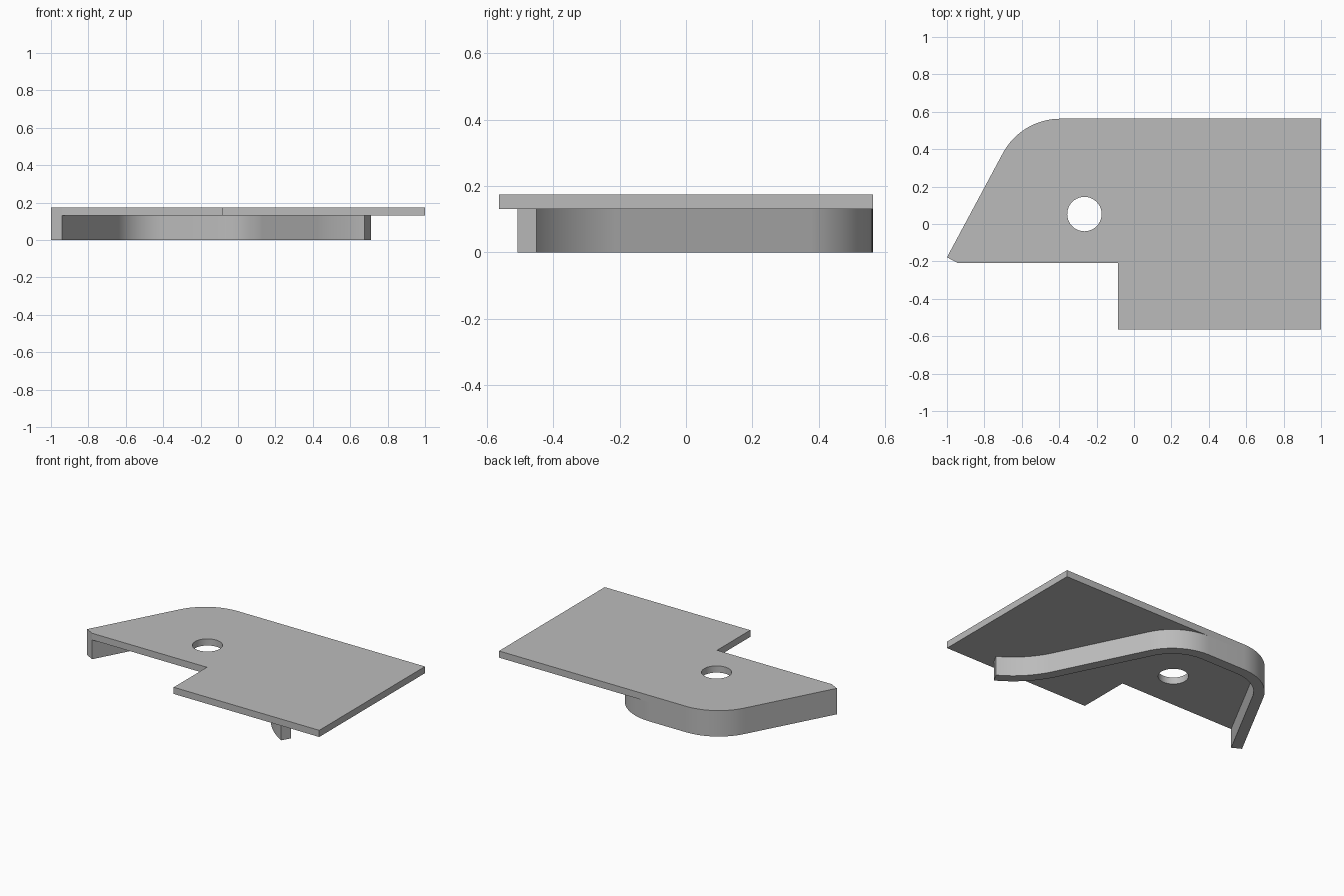
import bpy, bmesh
from math import sin, cos, radians, tau
from mathutils import Vector

if "Cube" in bpy.data.objects:
    bpy.data.objects.remove(bpy.data.objects["Cube"])

PLATE_BOTTOM, PLATE_TOP = 0.13, 0.175
BACK, FRONT = 0.563, -0.563
THICK = 0.067
SLOPE = radians(62)
R = 0.35

grey = bpy.data.materials.new("grey")
grey.use_nodes = True
grey.diffuse_color = (0.5, 0.5, 0.5, 1)
grey.node_tree.nodes["Principled BSDF"].inputs["Base Color"].default_value = (0.5, 0.5, 0.5, 1)


def arc(center, radius, start, end, steps):
    """Points on an arc, each with its direction from the centre."""
    out = []
    for i in range(steps + 1):
        a = start + (end - start) * i / steps
        d = Vector((cos(a), sin(a)))
        out.append((Vector(center) + d * radius, d))
    return out


def finish(bm, name, height):
    """Extrude the flat faces upward and make a smooth-shaded object."""
    ext = bmesh.ops.extrude_face_region(bm, geom=bm.faces[:])
    verts = [g for g in ext["geom"] if isinstance(g, bmesh.types.BMVert)]
    bmesh.ops.translate(bm, verts=verts, vec=(0, 0, height))
    bmesh.ops.recalc_face_normals(bm, faces=bm.faces[:])
    mesh = bpy.data.meshes.new(name)
    bm.to_mesh(mesh)
    bm.free()
    mesh.materials.append(grey)
    obj = bpy.data.objects.new(name, mesh)
    bpy.context.collection.objects.link(obj)
    bpy.ops.object.select_all(action="DESELECT")
    obj.select_set(True)
    bpy.context.view_layer.objects.active = obj
    bpy.ops.object.shade_smooth_by_angle(angle=radians(25))


# Shared outline of the slanted side and rounded back corner
up = radians(90)
tip = Vector((-1, -0.178))
tip_out = Vector((-sin(SLOPE), cos(SLOPE)))
left_arc = arc((-0.393, BACK - R), R, up + SLOPE, up, 16)

# Plate with notch and round hole
bm = bmesh.new()
inner_tip = tip - tip_out * THICK
outline = [tip] + [p for p, d in left_arc] + [
    Vector((1, BACK)), Vector((1, FRONT)), Vector((-0.085, FRONT)),
    Vector((-0.085, inner_tip.y)), inner_tip]
hole = [p for p, d in arc((-0.265, 0.053), 0.092, 0, tau, 40)[:-1]]
for loop in (outline, hole):
    vs = [bm.verts.new((p.x, p.y, PLATE_BOTTOM)) for p in loop]
    for i, v in enumerate(vs):
        bm.edges.new((v, vs[i - 1]))
bmesh.ops.triangle_fill(bm, edges=bm.edges[:], use_beauty=True, normal=(0, 0, 1))
finish(bm, "plate", PLATE_TOP - PLATE_BOTTOM)

# Curved wall under the plate: slant, back corner, S-bend to a free end
right_arc = arc((-0.12, BACK - R), R, up, up - SLOPE, 16)
tail_r = 0.6
end_out = Vector((sin(radians(30)), cos(radians(30))))
tail_center = Vector((0.71, -0.45)) + end_out * tail_r
tail = [(p, -d) for p, d in arc(tail_center, tail_r, radians(180 + 28), radians(180 + 60), 12)]
path = [(tip, tip_out)] + left_arc + right_arc + tail

bm = bmesh.new()
rows = []
for p, d in path:
    q = p - d * THICK
    rows.append((bm.verts.new((p.x, p.y, 0)), bm.verts.new((q.x, q.y, 0))))
for (a, b), (c, d) in zip(rows, rows[1:]):
    bm.faces.new((a, b, d, c))
finish(bm, "curved_wall", PLATE_BOTTOM)
